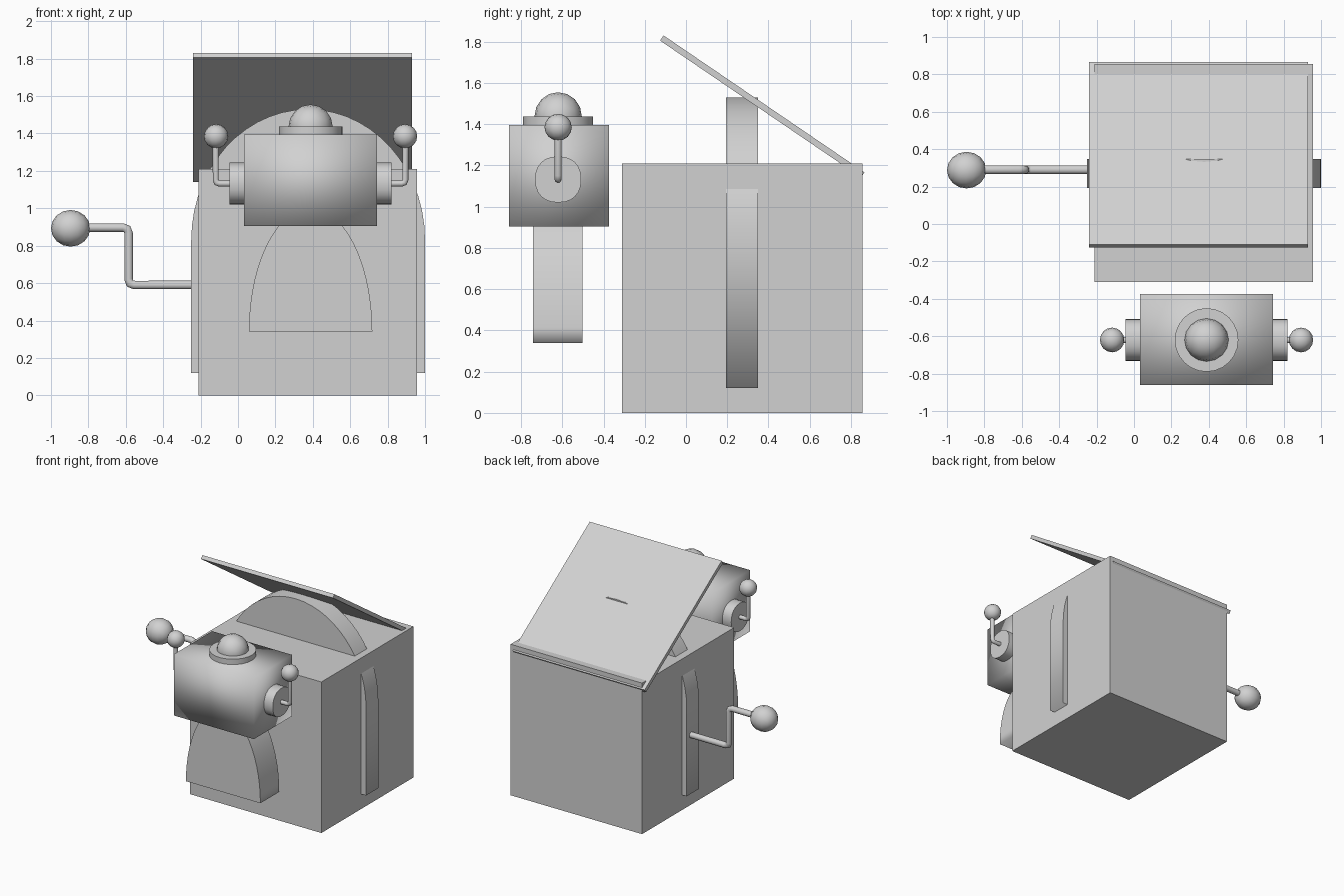
import bpy, bmesh, math
from mathutils import Vector

if "Cube" in bpy.data.objects:
    bpy.data.objects.remove(bpy.data.objects["Cube"])

grey = bpy.data.materials.new("light grey")
grey.diffuse_color = (0.64, 0.64, 0.64, 1)
grey.use_nodes = True
grey.node_tree.nodes["Principled BSDF"].inputs["Base Color"].default_value = grey.diffuse_color


def finish(name, bm, smooth=False):
    bmesh.ops.recalc_face_normals(bm, faces=bm.faces)
    for f in bm.faces:
        f.smooth = smooth
    me = bpy.data.meshes.new(name)
    bm.to_mesh(me)
    bm.free()
    me.materials.append(grey)
    ob = bpy.data.objects.new(name, me)
    bpy.context.collection.objects.link(ob)
    return ob


def block(name, centre, size, tilt=0, smooth=False):
    bm = bmesh.new()
    bmesh.ops.create_cube(bm, size=1)
    bmesh.ops.scale(bm, vec=size, verts=bm.verts)
    ob = finish(name, bm, smooth)
    ob.location = centre
    ob.rotation_euler.x = tilt


def prism(name, outline, offset):
    """Extrude an outline; the rim is smooth and the two caps are sharp."""
    bm = bmesh.new()
    cap = bm.faces.new([bm.verts.new(p) for p in outline])
    ext = bmesh.ops.extrude_face_region(bm, geom=[cap], use_keep_orig=True)
    verts = [g for g in ext["geom"] if isinstance(g, bmesh.types.BMVert)]
    bmesh.ops.translate(bm, vec=offset, verts=verts)
    for f in bm.faces:
        if len(f.verts) > 4:
            for e in f.edges:
                e.smooth = False
    return finish(name, bm, True)


def arch(name, cx, half, z0, spring, top, y0, y1, n=28):
    """Upright slab with an elliptical top."""
    pts = [(cx + half * math.cos(math.pi * i / n), y0,
            spring + (top - spring) * math.sin(math.pi * i / n)) for i in range(n + 1)]
    if spring > z0:
        pts = [(cx + half, y0, z0)] + pts + [(cx - half, y0, z0)]
    prism(name, pts, (0, y1 - y0, 0))


def disc(name, centre, r, axis, depth, power=1.0, n=24):
    """Round plate along x or z; power below 1 makes it squarer."""
    pts = []
    for i in range(n):
        a = 2 * math.pi * i / n
        u, v = (r * math.copysign(abs(t) ** power, t) for t in (math.cos(a), math.sin(a)))
        d = (0, u, v) if axis == 0 else (u, v, 0)
        pts.append(Vector(centre) + Vector(d))
    prism(name, pts, (depth, 0, 0) if axis == 0 else (0, 0, depth))


def ball(name, centre, radii):
    """Ball made from a subdivided cube."""
    bm = bmesh.new()
    bmesh.ops.create_cube(bm, size=2)
    bmesh.ops.subdivide_edges(bm, edges=bm.edges, cuts=3, use_grid_fill=True)
    for v in bm.verts:
        v.co = Vector([math.tan(c * math.pi / 4) for c in v.co]).normalized()
    bmesh.ops.scale(bm, vec=radii, verts=bm.verts)
    finish(name, bm, True).location = centre


def rod(name, path, r, bend=0.03):
    """Bent round bar with small rounded corners."""
    p = [Vector(q) for q in path]
    pts = [p[0]]
    for a, b, c in zip(p, p[1:], p[2:]):
        s, e = b + (a - b).normalized() * bend, b + (c - b).normalized() * bend
        pts += [s, (s + e) / 4 + b / 2, e]
    pts.append(p[-1])
    cu = bpy.data.curves.new(name, "CURVE")
    cu.dimensions = "3D"
    cu.bevel_depth = r
    cu.bevel_resolution = 3
    cu.use_fill_caps = True
    sp = cu.splines.new("POLY")
    sp.points.add(len(pts) - 1)
    for q, co in zip(sp.points, pts):
        q.co = (*co, 1)
    cu.materials.append(grey)
    ob = bpy.data.objects.new(name, cu)
    bpy.context.collection.objects.link(ob)
    bpy.ops.object.select_all(action="DESELECT")
    ob.select_set(True)
    bpy.context.view_layer.objects.active = ob
    bpy.ops.object.convert(target="MESH")


# Box with tilted lid and the slab passing through it
block("box", (0.373, 0.273, 0.605), (1.166, 1.166, 1.21))
block("lid", (0.345, 0.37, 1.486), (1.17, 1.179, 0.03), tilt=math.radians(-34.25))
arch("inner_slab", 0.375, 0.625, 0.12, 0.83, 1.53, 0.193, 0.348)

# Crank
rod("crank", [(-0.15, 0.29, 0.59), (-0.585, 0.29, 0.59),
              (-0.585, 0.29, 0.897), (-0.87, 0.29, 0.897)], 0.024)
ball("crank_knob", (-0.895, 0.288, 0.893), (0.105, 0.098, 0.098))

# Robot figure: torso, head, cap
hx, hy = 0.388, -0.62
arch("torso", hx, 0.33, 0.34, 0.34, 1.0, -0.742, -0.503)
block("head", (hx, -0.617, 1.15), (0.71, 0.485, 0.49), smooth=True)
disc("cap_brim", (hx, hy, 1.38), 0.17, 2, 0.058)
ball("cap_dome", (hx, hy, 1.437), (0.118, 0.115, 0.118))

# Ears and antennas on both sides
for side, s in (("left", -1), ("right", 1)):
    disc(side + "_ear", (hx + s * 0.34, hy, 1.132), 0.112, 0, s * 0.093, power=0.88)
    rod(side + "_antenna", [(hx + s * 0.40, hy, 1.132), (hx + s * 0.507, hy, 1.132),
                            (hx + s * 0.507, hy, 1.36)], 0.017, 0.02)
    ball(side + "_antenna_ball", (hx + s * 0.505, hy, 1.385), (0.065, 0.066, 0.065))
